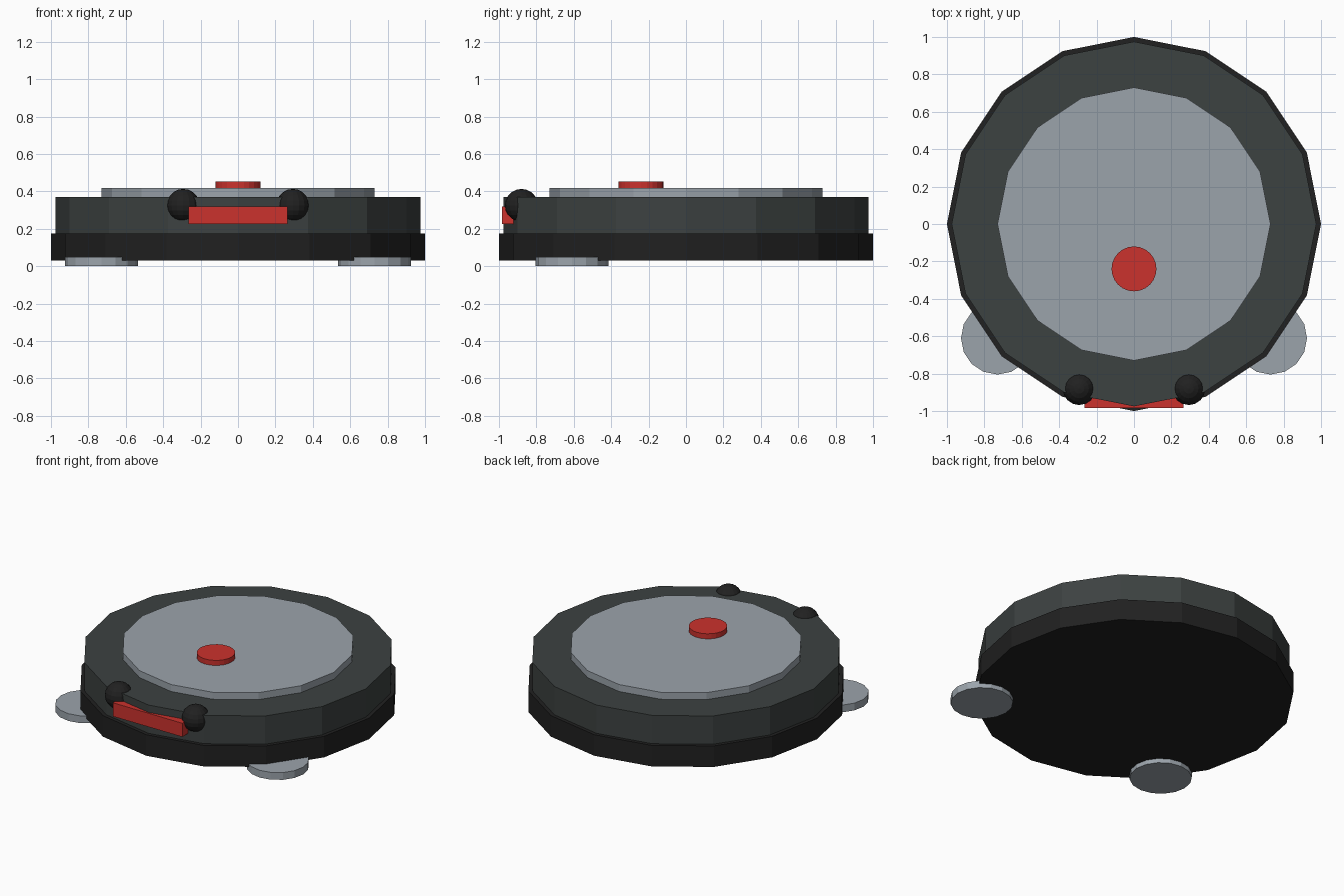
import bpy

cube = bpy.data.objects.get("Cube")
if cube:
    bpy.data.objects.remove(cube, do_unlink=True)


def material(name, rgb):
    m = bpy.data.materials.new(name)
    m.use_nodes = True
    color = (*rgb, 1)
    m.diffuse_color = color
    bsdf = m.node_tree.nodes["Principled BSDF"]
    bsdf.inputs["Base Color"].default_value = color
    bsdf.inputs["Roughness"].default_value = 0.6
    return m


charcoal = material("charcoal", (0.046, 0.054, 0.053))
black = material("black", (0.015, 0.015, 0.015))
grey = material("light grey", (0.33, 0.37, 0.41))
red = material("red", (0.6, 0.032, 0.026))


def finish(name, mat):
    ob = bpy.context.object
    ob.name = name
    ob.data.materials.append(mat)
    return ob


def disc(name, mat, radius, z0, z1, x=0, y=0, sides=16):
    bpy.ops.mesh.primitive_cylinder_add(
        vertices=sides, radius=radius, depth=z1 - z0, location=(x, y, (z0 + z1) / 2))
    return finish(name, mat)


# Stacked round housing
disc("body", charcoal, 0.975, 0.035, 0.37)
disc("bumper", black, 1.0, 0.03, 0.175)
disc("top_plate", grey, 0.73, 0.365, 0.418)
disc("button", red, 0.12, 0.41, 0.453, y=-0.24, sides=24)

# Front light bar
bpy.ops.mesh.primitive_cube_add(size=1, location=(0, -0.94, 0.272))
bar = finish("front_bar", red)
bar.scale = (0.53, 0.09, 0.094)

# Paired sensors and side brushes
for side, sx in (("left", 1), ("right", -1)):
    bpy.ops.mesh.primitive_uv_sphere_add(
        segments=16, ring_count=10, radius=0.088, location=(sx * 0.293, -0.88, 0.325))
    finish(side + "_sensor", black)
    disc(side + "_brush", grey, 0.195, 0, 0.05, sx * 0.73, -0.61)
